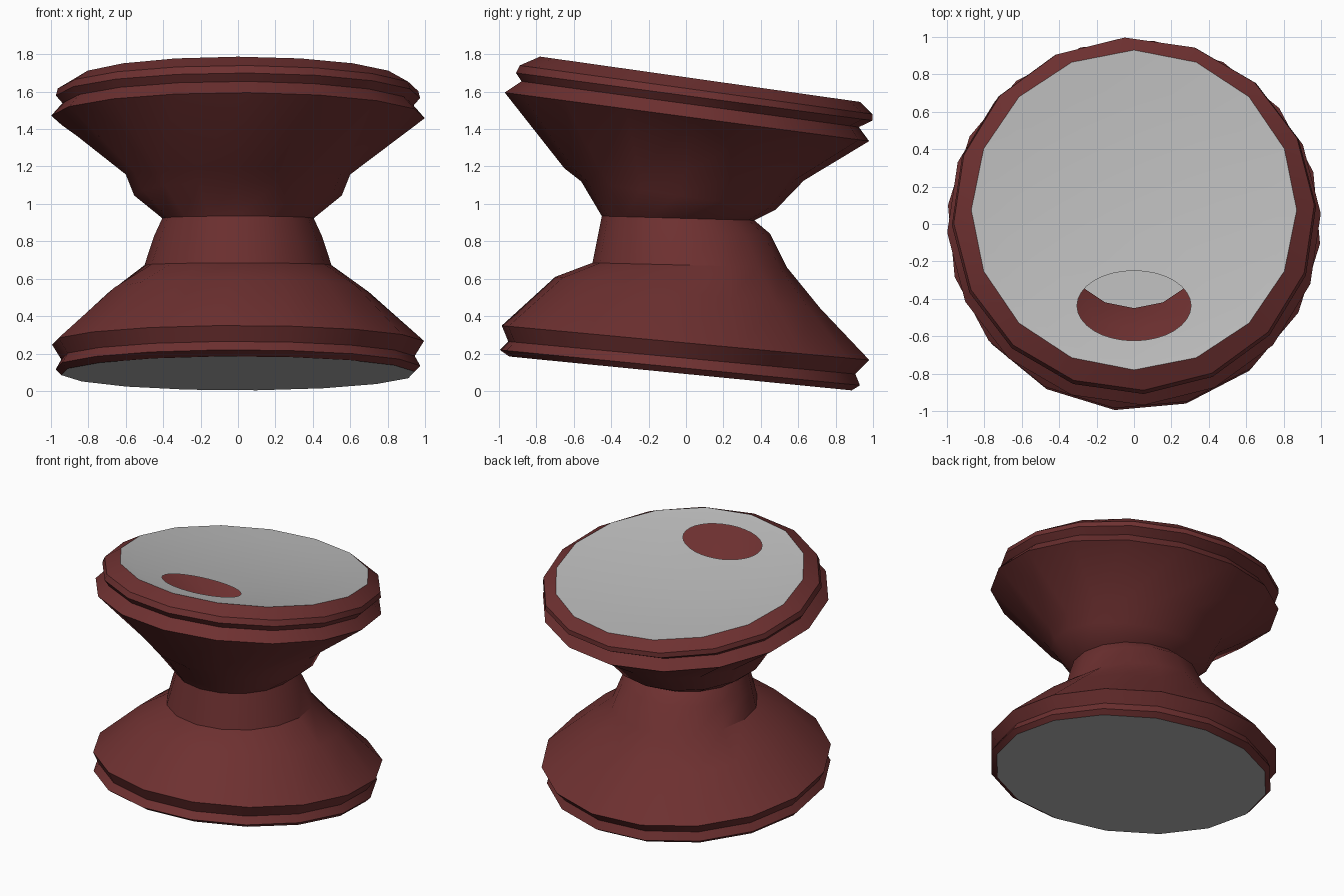
import bpy, bmesh, math

if "Cube" in bpy.data.objects:
    bpy.data.objects.remove(bpy.data.objects["Cube"])

N = 16


def material(name, col):
    m = bpy.data.materials.new(name)
    m.diffuse_color = (*col, 1)
    m.use_nodes = True
    m.node_tree.nodes["Principled BSDF"].inputs["Base Color"].default_value = m.diffuse_color
    return m


maroon = material("maroon wood", (0.155, 0.03, 0.03))
grey = material("pale grey skin", (0.5, 0.5, 0.5))


def ring(spec, n=N):
    """Tilted ring: front point (y, z), back point (y, z), x radius, twist in degrees."""
    y0, z0, y1, z1, r, tw = spec
    pts = []
    for i in range(n):
        a = 2 * math.pi * i / n + math.radians(tw)
        s = math.sin(a)
        pts.append((r * math.cos(a), (y0 + y1) / 2 + (y1 - y0) / 2 * s,
                    (z0 + z1) / 2 + (z1 - z0) / 2 * s))
    return pts


def loft(name, rings, mat, cap=False):
    bm = bmesh.new()
    loops = [[bm.verts.new(p) for p in r] for r in rings]
    for a, b in zip(loops, loops[1:]):
        n = len(a)
        for i in range(n):
            j = (i + 1) % n
            bm.faces.new((a[i], a[j], b[j], b[i]))
    if cap:
        bm.faces.new(loops[0][::-1])
    me = bpy.data.meshes.new(name)
    bm.to_mesh(me)
    bm.free()
    me.materials.append(mat)
    ob = bpy.data.objects.new(name, me)
    bpy.context.collection.objects.link(ob)
    bpy.ops.object.select_all(action='DESELECT')
    ob.select_set(True)
    bpy.context.view_layer.objects.active = ob
    bpy.ops.object.shade_smooth_by_angle(angle=math.radians(30))
    return ob


# hourglass body, bottom to top
body = [
    (-0.95, 0.185, 0.89, 0.003, 0.95, -6),
    (-1.00, 0.22, 0.935, 0.03, 0.98, -6),
    (-0.955, 0.265, 0.91, 0.09, 0.95, -6),
    (-0.99, 0.35, 0.985, 0.165, 1.00, -6),
    (-0.70, 0.61, 0.72, 0.44, 0.70, -3),
    (-0.50, 0.685, 0.54, 0.66, 0.50, 0),
    (-0.475, 0.81, 0.45, 0.84, 0.45, 0),
    (-0.45, 0.935, 0.365, 0.912, 0.405, 0),
    (-0.56, 1.12, 0.48, 0.97, 0.555, 0),
    (-0.65, 1.19, 0.63, 1.125, 0.60, 0),
    (-0.97, 1.595, 0.98, 1.335, 1.00, 3),
    (-0.88, 1.655, 0.925, 1.41, 0.94, 3),
    (-0.91, 1.70, 0.998, 1.445, 0.975, 3),
    (-0.89, 1.74, 0.998, 1.48, 0.965, 3),
    (-0.78, 1.787, 0.93, 1.545, 0.87, 0),
]
loft("body", [ring(s) for s in body], maroon)

# flat bottom skin
bottom = ring(body[0])
cx = (0, -0.03, 0.094)
inner = [tuple(c + (v - c) * 0.05 for v, c in zip(p, cx)) for p in bottom]
loft("bottom_skin", [inner, bottom][::-1], grey)
loft("bottom_centre", [inner, bottom][:1], grey, cap=True)

# top skin: slightly dished, with an oval hole near the front
def skin_z(x, y):
    u2 = (x / 0.87) ** 2 + ((y - 0.075) / 0.855) ** 2
    return 1.666 - 0.1415 * (y - 0.075) - 0.045 * max(0, 1 - u2)


M = 32
corners = ring(body[-1])
rim = []
for i in range(N):   # subdivide the 16-sided rim to match the oval
    a, b = corners[i], corners[(i + 1) % N]
    rim += [a, tuple((p + q) / 2 for p, q in zip(a, b))]
hole = [(0.305 * math.cos(2 * math.pi * i / M), -0.437 + 0.187 * math.sin(2 * math.pi * i / M))
        for i in range(M)]
rings = [rim]
for k in range(1, 7):
    t = k / 6
    loop = []
    for p, h in zip(rim, hole):
        x, y = p[0] + (h[0] - p[0]) * t, p[1] + (h[1] - p[1]) * t
        loop.append((x, y, skin_z(x, y)))
    rings.append(loop)
loft("top_skin", rings, grey)
